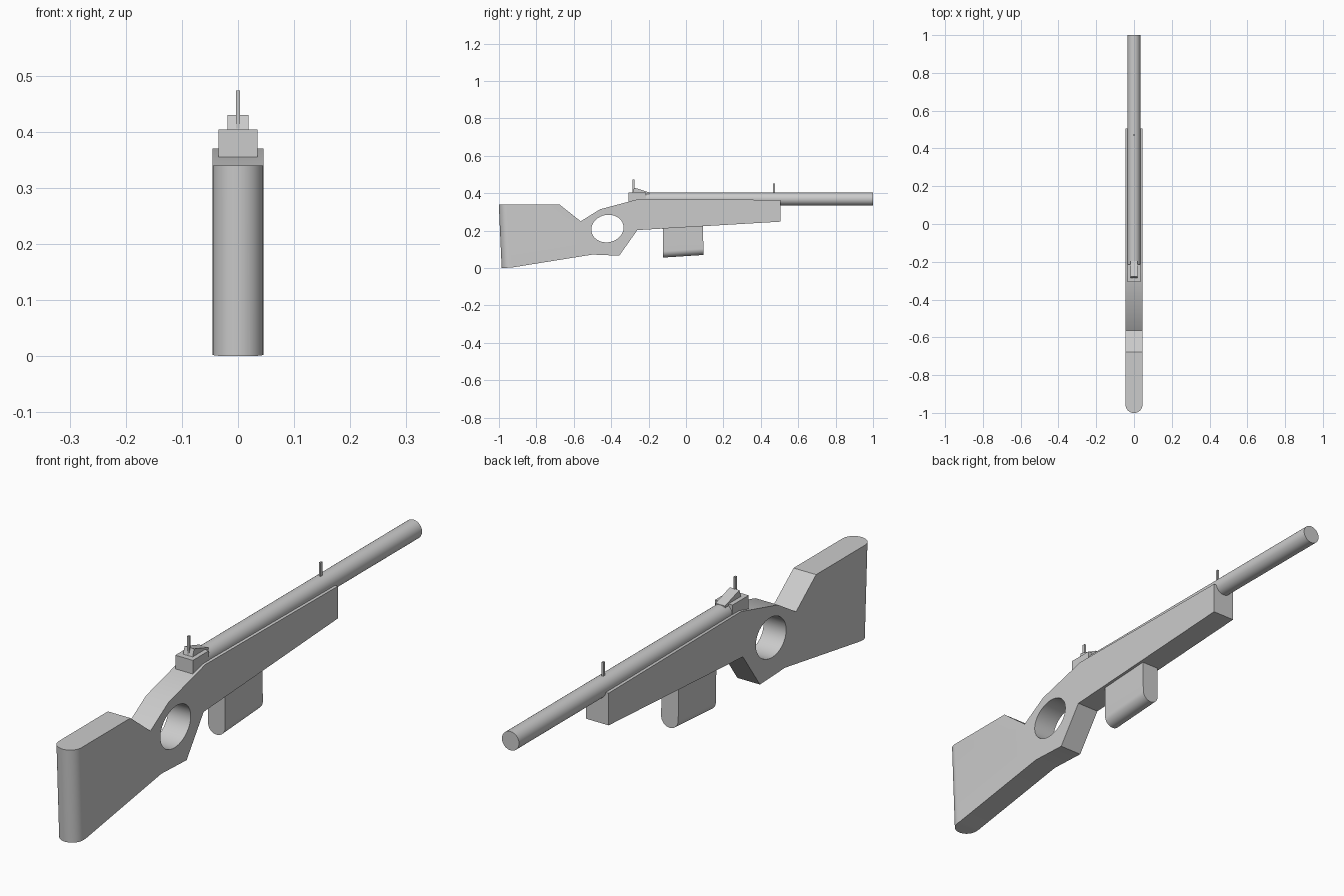
import bpy, bmesh
from math import sin, cos, pi, radians
from mathutils import Vector

if "Cube" in bpy.data.objects:
    bpy.data.objects.remove(bpy.data.objects["Cube"])


def prism(name, points, offset, hidden=False):
    """Closed profile (3D points) extruded by an offset vector."""
    bm = bmesh.new()
    face = bm.faces.new([bm.verts.new(p) for p in points])
    ext = bmesh.ops.extrude_face_region(bm, geom=[face])
    verts = [g for g in ext["geom"] if isinstance(g, bmesh.types.BMVert)]
    bmesh.ops.translate(bm, verts=verts, vec=Vector(offset))
    bmesh.ops.recalc_face_normals(bm, faces=bm.faces)
    me = bpy.data.meshes.new(name)
    bm.to_mesh(me)
    bm.free()
    ob = bpy.data.objects.new(name, me)
    bpy.context.collection.objects.link(ob)
    ob.hide_render = hidden
    return ob


def side(name, yz, half, hidden=False):
    return prism(name, [(-half, y, z) for y, z in yz], (2 * half, 0, 0), hidden)


def box(name, half, y0, y1, z0, z1):
    return side(name, [(y0, z0), (y1, z0), (y1, z1), (y0, z1)], half)


def smooth(ob):
    bpy.ops.object.select_all(action='DESELECT')
    ob.select_set(True)
    bpy.context.view_layer.objects.active = ob
    bpy.ops.object.shade_smooth_by_angle(angle=radians(30))


def boolean(ob, cutter, op):
    mod = ob.modifiers.new(op.lower(), 'BOOLEAN')
    mod.operation = op
    mod.solver = 'EXACT'
    mod.object = cutter
    bpy.context.view_layer.objects.active = ob
    bpy.ops.object.modifier_apply(modifier=mod.name)
    bpy.data.objects.remove(cutter)


# Stock body, drawn from the side
W = 0.045
stock = side("stock", [
    (-1.02, 0.34), (-0.677, 0.34), (-0.563, 0.25), (-0.46, 0.314),
    (-0.25, 0.37), (0.505, 0.364), (0.505, 0.248), (-0.26, 0.203),
    (-0.357, 0.066), (-0.50, 0.072), (-0.93, 0.003), (-0.98, 0.0),
    (-1.02, 0.0)], W)

# Rounded butt: keep what lies in a leaning plan outline
plan = [(0.06, 1.2, -0.1), (-0.06, 1.2, -0.1), (-0.06, -0.93, -0.1)]
plan += [(-W * cos(pi * i / 24), -0.936 - W * sin(pi * i / 24), -0.1) for i in range(25)]
plan += [(0.06, -0.93, -0.1)]
boolean(stock, prism("butt_outline", plan, (0, -0.027, 0.6), True), 'INTERSECT')

# Thumb hole
tilt = radians(12)
hole = []
for i in range(48):
    a = 2 * pi * i / 48
    u, v = 0.087 * cos(a), 0.073 * sin(a)
    hole.append((-0.42 + u * cos(tilt) - v * sin(tilt), 0.211 + u * sin(tilt) + v * cos(tilt)))
boolean(stock, side("hole_cutter", hole, 0.1, True), 'DIFFERENCE')
smooth(stock)

# Barrel
R = 0.034
barrel = prism("barrel", [(R * cos(2 * pi * i / 48), -0.22, 0.369 + R * sin(2 * pi * i / 48))
                          for i in range(48)], (0, 1.22, 0))
smooth(barrel)

# Magazine with a rounded, slightly sloping underside
m = 0.034
mag_profile = [(m, -0.125, 0.25)]
mag_profile += [(m * cos(pi * i / 24), -0.122, 0.09 - m * sin(pi * i / 24)) for i in range(25)]
mag_profile += [(-m, -0.125, 0.25)]
magazine = prism("magazine", mag_profile, (0, 0.215, 0.014))
smooth(magazine)

# Sights
box("rear_sight_base", 0.035, -0.307, -0.215, 0.353, 0.404)
side("rear_sight_ramp", [(-0.287, 0.40), (-0.277, 0.43), (-0.195, 0.404), (-0.195, 0.395)], 0.019)
box("rear_sight_pin", 0.0035, -0.285, -0.275, 0.40, 0.473)
box("front_sight_pin", 0.0035, 0.466, 0.476, 0.39, 0.452)
